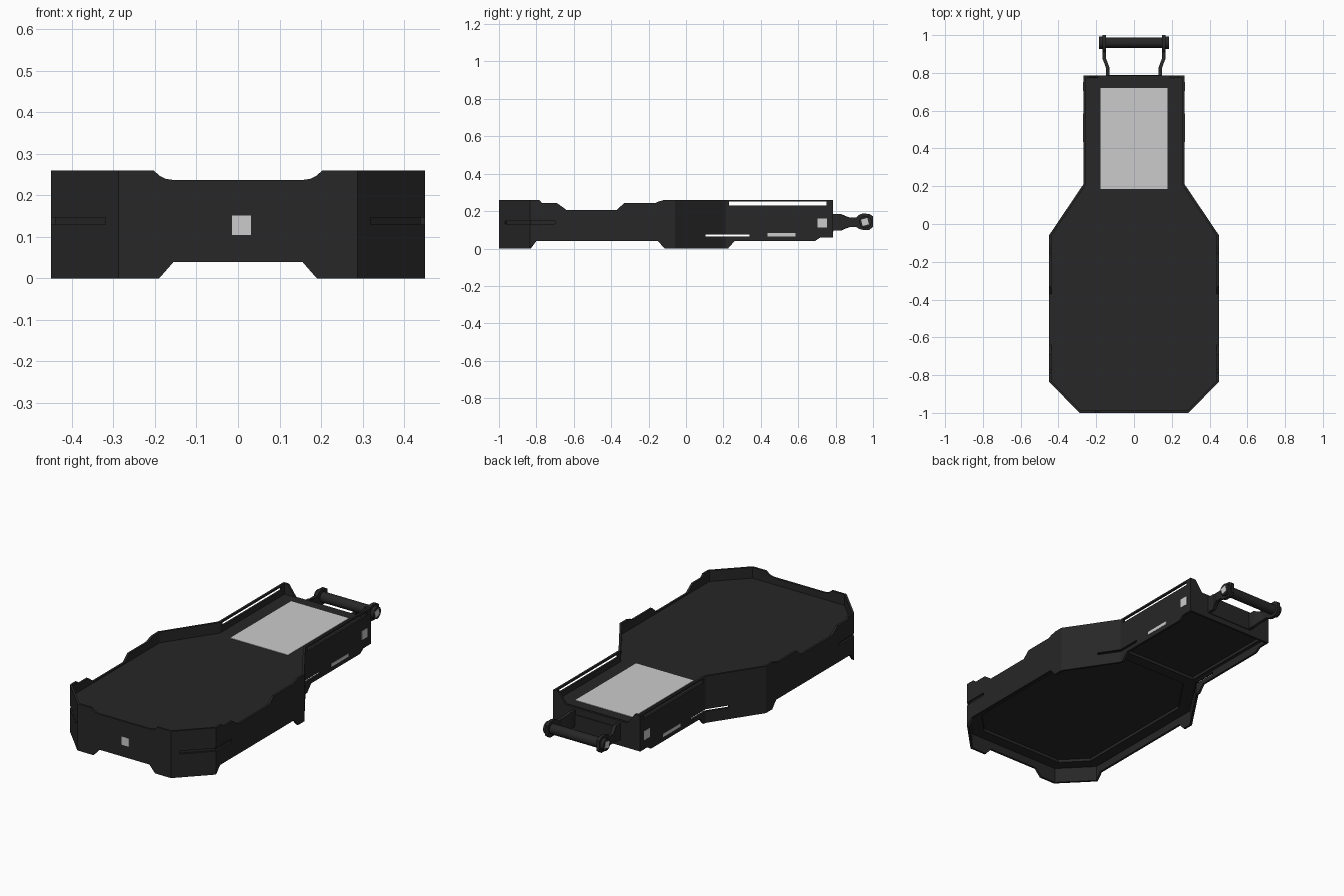
import bpy, bmesh, math
from mathutils import Vector

if "Cube" in bpy.data.objects:
    bpy.data.objects.remove(bpy.data.objects["Cube"])

dark = bpy.data.materials.new("dark_plastic")
dark.diffuse_color = (0.02, 0.02, 0.02, 1)
dark.use_nodes = True
dark.node_tree.nodes["Principled BSDF"].inputs["Base Color"].default_value = dark.diffuse_color


def offset(pts, d):
    """Offset an open polyline to its left by d, with mitred corners."""
    pts = [Vector(p) for p in pts]
    dirs = [(b - a).normalized() for a, b in zip(pts, pts[1:])]
    nrm = [Vector((-t.y, t.x)) for t in dirs]
    out = []
    for i, p in enumerate(pts):
        a, b = nrm[max(i - 1, 0)], nrm[min(i, len(nrm) - 1)]
        out.append(p + (a + b) * (d / (1 + a.dot(b))))
    return out


def finish(name, bm, mat=dark, mirror=True):
    bmesh.ops.recalc_face_normals(bm, faces=bm.faces)
    me = bpy.data.meshes.new(name)
    bm.to_mesh(me)
    bm.free()
    ob = bpy.data.objects.new(name, me)
    bpy.context.collection.objects.link(ob)
    if mat:
        me.materials.append(mat)
    if mirror:
        m = ob.modifiers.new("mirror", 'MIRROR')
        m.merge_threshold = 0.0005
    return ob


def strip(name, stations, d0, d1, caps=True):
    """Wall along stations (x, y, z_low, z_high), between two offsets."""
    bm = bmesh.new()
    path = [s[:2] for s in stations]
    rings = []
    for o, i, s in zip(offset(path, d0), offset(path, d1), stations):
        lo, hi = s[2:]
        rings.append([bm.verts.new((q.x, q.y, z)) for q, z in ((o, lo), (o, hi), (i, hi), (i, lo))])
    for a, b in zip(rings, rings[1:]):
        for k in range(4):
            bm.faces.new((a[k], a[k - 1], b[k - 1], b[k]))
    if caps:
        bm.faces.new(rings[0])
        bm.faces.new(rings[-1])
    return finish(name, bm)


def prism(name, pts, z0, z1):
    """Closed slab from a half plan outline running from x=0 to x=0."""
    bm = bmesh.new()
    full = [(p[0], p[1]) for p in pts] + [(-p[0], p[1]) for p in reversed(pts) if p[0] > 1e-4]
    lo, hi = ([bm.verts.new((x, y, z)) for x, y in full] for z in (z0, z1))
    bm.faces.new(lo)
    bm.faces.new(hi)
    for k in range(len(full)):
        bm.faces.new((lo[k - 1], lo[k], hi[k], hi[k - 1]))
    return finish(name, bm, mirror=False)


def box(name, c, s, mat=dark, mirror=False, tilt=0):
    bm = bmesh.new()
    bmesh.ops.create_cube(bm, size=1)
    for v in bm.verts:
        v.co = Vector([v.co[i] * s[i] for i in range(3)])
        y, z = v.co.y, v.co.z
        v.co.y = y * math.cos(tilt) - z * math.sin(tilt)
        v.co.z = y * math.sin(tilt) + z * math.cos(tilt)
        v.co += Vector(c)
    return finish(name, bm, mat, mirror)


# Outer wall with its notched upper and lower edges
S = 0.45
N = 0.268
wall = strip("outer_wall", [
    (0, -1, .04, .237), (.155, -1, .04, .237), (.175, -1, .017, .24), (.19, -1, 0, .248),
    (.203, -1, 0, .26), (.288, -1, 0, .26), (S, -.835, 0, .26), (S, -.80, .04, .26),
    (S, -.785, .04, .26), (S, -.77, .04, .243), (S, -.69, .04, .243), (S, -.64, .04, .207),
    (S, -.37, .04, .207), (S, -.33, .04, .243), (S, -.165, .04, .243), (S, -.15, .04, .25),
    (S, -.115, 0, .26), (S, -.06, 0, .26), (N, .21, 0, .26), (N, .225, 0, .26),
    (N, .26, .04, .26), (N, .69, .04, .26), (N, .72, .06, .26), (N, .785, .06, .26),
    (.235, .785, .06, .26), (.19, .785, .06, .198), (0, .785, .06, .198)], 0, .012, caps=False)

# Slots and corner grooves in the wall
slots = [
    ([(N, .23), (N, .75)], .231, .25),
    ([(.338, .105), (N, .21), (N, .34)], .064, .076),
    ([(.319, -.968), (S, -.835), (S, -.70)], .13, .147)]
for path, lo, hi in slots:
    cut = strip("slot_cutter", [(x, y, lo, hi) for x, y in path], -.02, .03)
    cut.hide_render = True
    m = wall.modifiers.new("slot", 'BOOLEAN')
    m.operation, m.solver, m.object = 'DIFFERENCE', 'EXACT', cut
bpy.context.view_layer.objects.active = wall
for m in list(wall.modifiers):
    bpy.ops.object.modifier_apply(modifier=m.name)
for ob in [o for o in bpy.data.objects if o.name.startswith("slot_cutter")]:
    bpy.data.objects.remove(ob)

# Deck with the pale panel on its neck
outline = [(0, -1), (.288, -1), (S, -.835), (S, -.06), (N, .21), (N, .785), (0, .785)]
prism("deck", offset(outline, .011), .1, .2)
box("deck_panel", (0, .4525, .2), (.355, .535, .005), None)

# Shallow frames under the deck
body = outline[:5] + [(0, .21)]
strip("under_frame_body", [(x, y, .084, .102) for x, y in body], .011, .075, caps=False)
neck = [(N, .2), (N, .785), (0, .785)]
strip("under_frame_neck", [(x, y, .084, .102) for x, y in neck], .011, .03, caps=False)

# Pale inset plates on the walls
box("front_plate", (.0085, -1, .128), (.046, .002, .046), None)
box("side_plate_long", (N, .51, .0735), (.003, .15, .018), None, True)
box("side_plate_square", (N, .728, .136), (.003, .05, .05), None, True)

# Carry handle
strip("handle_arm", [
    (.148, .77, .095, .185), (.148, .825, .095, .185), (.157, .85, .108, .172),
    (.167, .875, .115, .165), (.167, .91, .115, .165), (.167, .925, .105, .18),
    (.167, .945, .1, .187), (.167, .98, .1, .185), (.167, 1, .115, .172)], 0, .018)
box("handle_mount", (0, .783, .125), (.28, .012, .07))
for name, x0, x1, r in (("handle_bar", -.165, .165, .028), ("handle_cap", .165, .184, .033)):
    bpy.ops.mesh.primitive_cylinder_add(vertices=20, radius=r, depth=x1 - x0,
                                        location=((x0 + x1) / 2, .96, .142),
                                        rotation=(0, math.pi / 2, 0))
    ob = bpy.context.object
    ob.name = name
    ob.data.materials.append(dark)
    bpy.ops.object.transform_apply(location=True, rotation=True)
    bpy.ops.object.shade_smooth_by_angle()
    if name == "handle_cap":
        ob.modifiers.new("mirror", 'MIRROR')
box("handle_cap_plate", (.184, .957, .142), (.003, .035, .035), None, True, math.radians(15))
